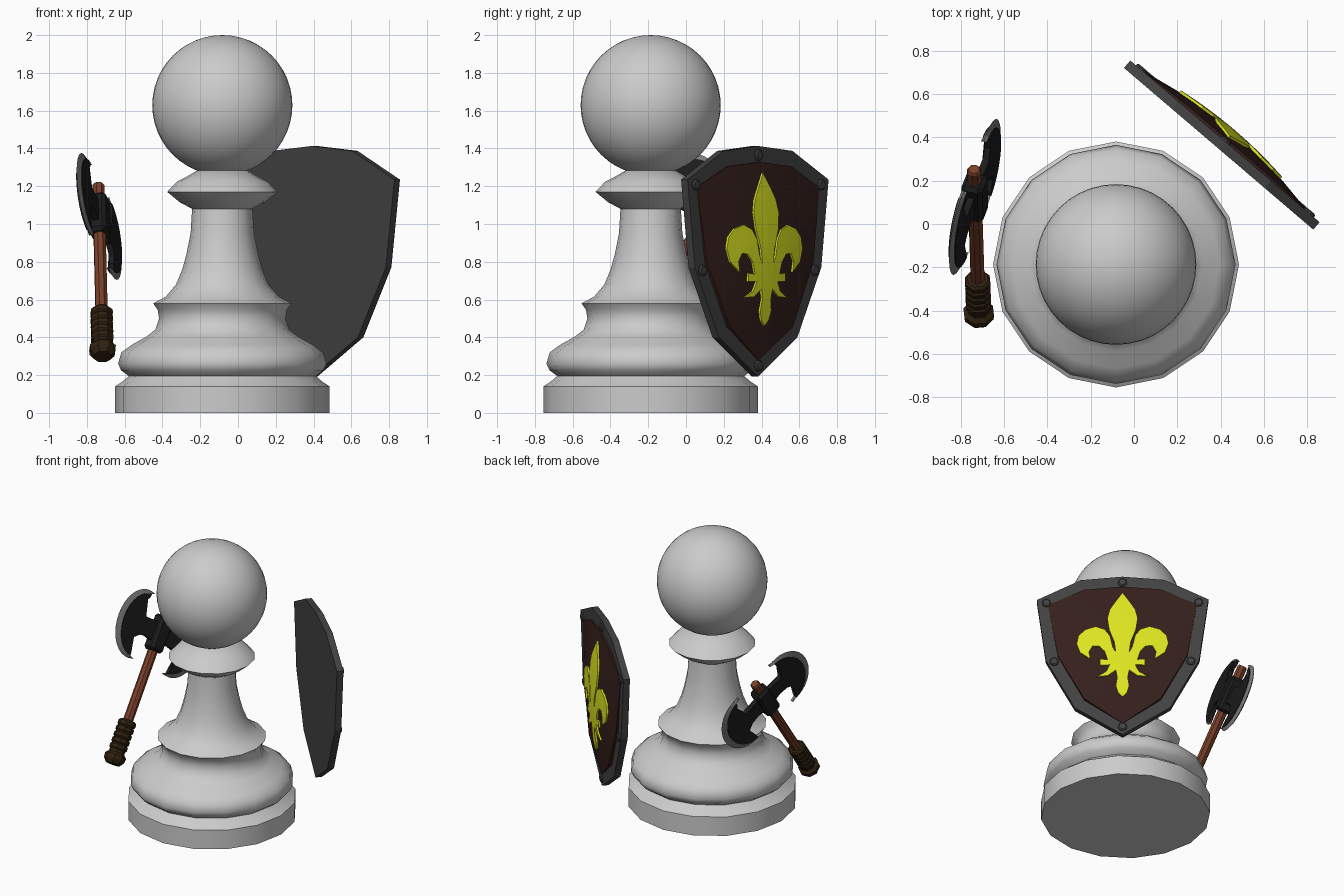
import bpy, bmesh
from math import sin, cos, pi, radians, sqrt
from mathutils import Matrix, Vector

if "Cube" in bpy.data.objects:
    bpy.data.objects.remove(bpy.data.objects["Cube"])


def material(name, r, g, b):
    m = bpy.data.materials.new(name)
    m.diffuse_color = (r, g, b, 1)
    m.use_nodes = True
    m.node_tree.nodes["Principled BSDF"].inputs["Base Color"].default_value = m.diffuse_color
    return m


IRON = material("dark_iron", .055, .055, .055)
LEATHER = material("dark_red_panel", .035, .014, .012)
GOLD = material("yellow", .72, .78, .015)
BLACK = material("black_iron", .012, .012, .012)
STEEL = material("steel", .2, .2, .2)
WOOD = material("wood", .19, .05, .022)
GRIP = material("grip", .03, .016, .005)


def finish(name, bm, matrix, mat=None, smooth=None):
    bm.transform(matrix)
    bmesh.ops.recalc_face_normals(bm, faces=bm.faces[:])
    me = bpy.data.meshes.new(name)
    bm.to_mesh(me)
    bm.free()
    ob = bpy.data.objects.new(name, me)
    bpy.context.collection.objects.link(ob)
    if mat:
        me.materials.append(mat)
    if smooth:
        bpy.ops.object.select_all(action='DESELECT')
        ob.select_set(True)
        bpy.context.view_layer.objects.active = ob
        bpy.ops.object.shade_smooth_by_angle(angle=radians(smooth))
    return ob


def bridge(bm, a, b):
    n = len(a)
    for i in range(n):
        bm.faces.new((a[i], a[(i + 1) % n], b[(i + 1) % n], b[i]))


def lathe(name, profile, sides, matrix, mat=None, smooth=None):
    bm = bmesh.new()
    rings = [[bm.verts.new((r * cos(2 * pi * i / sides), r * sin(2 * pi * i / sides), z))
              for i in range(sides)] for r, z in profile]
    for a, b in zip(rings, rings[1:]):
        bridge(bm, a, b)
    bm.faces.new(rings[0])
    bm.faces.new(rings[-1])
    return finish(name, bm, matrix, mat, smooth)


def frame(x, y, z, origin):
    return Matrix.Translation(origin) @ Matrix((x, y, z)).transposed().to_4x4()


# Pawn body and ball head
pawn = Matrix.Translation((-.083, -.187, 0))
lathe("pawn_body", [(.568, 0), (.568, .14), (.53, .165), (.495, .195), (.535, .225), (.552, .26),
                    (.535, .32), (.48, .36), (.40, .405), (.355, .44), (.335, .50), (.342, .545),
                    (.366, .58), (.30, .615), (.245, .68), (.212, .76), (.19, .84), (.168, .95),
                    (.16, 1.08), (.225, 1.115), (.292, 1.17), (.24, 1.225), (.19, 1.25),
                    (.13, 1.285)], 16, pawn, smooth=42)
bm = bmesh.new()
bmesh.ops.create_uvsphere(bm, u_segments=40, v_segments=24, radius=.371)
finish("pawn_head", bm, pawn @ Matrix.Translation((0, 0, 1.629)), smooth=40)

# Shield: local x across, y up, z outward
across = Vector((-.760, .649, 0)).normalized()
up = Vector((0, 0, 1))
shield = frame(across, up, across.cross(up), (.391, .3475, 0))
DEPTH = .045


def bulge(u, v):
    return .058 * max(.03, 1 - (u / .5) ** 2) * max(.05, 1 - ((v - .83) / .57) ** 2)


def mirrored(half):
    return half + [(-u, v) for u, v in reversed(half) if u > 0]


outline = mirrored([(0, 1.413), (.28, 1.387), (.575, 1.235), (.515, .77), (.32, .40), (0, .192)])
bm = bmesh.new()
back = bm.faces.new([bm.verts.new((u, v, 0)) for u, v in outline])
ext = bmesh.ops.extrude_face_region(bm, geom=[back], use_keep_orig=True)["geom"]
bmesh.ops.translate(bm, vec=(0, 0, DEPTH), verts=[g for g in ext if isinstance(g, bmesh.types.BMVert)])
front = [g for g in ext if isinstance(g, bmesh.types.BMFace)][0]
bmesh.ops.recalc_face_normals(bm, faces=bm.faces[:])
bmesh.ops.inset_individual(bm, faces=[front], thickness=.085)
inner = [v.co.copy() for v in front.verts]
finish("shield_frame", bm, shield, IRON)

# Bulging front panel
bm = bmesh.new()
mid = Vector((0, .83))
rings = [[bm.verts.new((p.x, p.y, DEPTH - .01)) for p in inner]]
for t in (1, .75, .5, .25):
    ring = []
    for p in inner:
        q = mid + (p.xy - mid) * t
        ring.append(bm.verts.new((q.x, q.y, DEPTH + bulge(*q))))
    bridge(bm, rings[-1], ring)
    rings.append(ring)
tip = bm.verts.new((0, .83, DEPTH + bulge(0, .83)))
n = len(inner)
for i in range(n):
    bm.faces.new((rings[-1][i], rings[-1][(i + 1) % n], tip))
finish("shield_panel", bm, shield, LEATHER, smooth=30)

# Raised flower emblem draped over the panel
half = [(0, 1.27), (.05, 1.19), (.085, 1.13), (.102, 1.06), (.09, .97), (.055, .87), (.045, .79),
        (.065, .83), (.085, .92), (.12, .97), (.18, .995), (.25, .975), (.295, .93), (.308, .87),
        (.285, .80), (.215, .745), (.225, .80), (.20, .845), (.155, .84), (.12, .80), (.10, .735),
        (.15, .74), (.15, .695), (.085, .695), (.11, .645), (.17, .61), (.10, .615), (.045, .655),
        (.035, .60), (.045, .54), (.03, .49), (0, .46)]
bm = bmesh.new()
bm.faces.new([bm.verts.new((u, v, 0)) for u, v in mirrored(half)])
bmesh.ops.triangulate(bm, faces=bm.faces[:])
for co, no in [((0, 0, 0), (1, 0, 0))] + [((0, .5 + .08 * i, 0), (0, 1, 0)) for i in range(10)]:
    bmesh.ops.bisect_plane(bm, geom=bm.verts[:] + bm.edges[:] + bm.faces[:],
                           plane_co=co, plane_no=no)
bmesh.ops.triangulate(bm, faces=bm.faces[:])
ext = bmesh.ops.extrude_face_region(bm, geom=bm.faces[:])["geom"]
raised = {g for g in ext if isinstance(g, bmesh.types.BMVert)}
for v in bm.verts:
    v.co.z = DEPTH + bulge(v.co.x, v.co.y) + (.011 if v in raised else -.015)
finish("shield_emblem", bm, shield, GOLD)

# Rivets around the frame
for i, (u, v) in enumerate([(0, 1.365), (.51, 1.208), (-.51, 1.208), (.458, .755), (-.458, .755), (0, .25)]):
    lathe(f"shield_rivet_{i + 1}", [(.03, -.005), (.03, .008), (.022, .014)], 10,
          shield @ Matrix.Translation((u, v, DEPTH)), IRON)

# Axe: local x towards one blade, z along the handle
axis = Vector((-.02, .607, .795)).normalized()
side = Vector((-.3, -.76, .57))
side = (side - axis * side.dot(axis)).normalized()
axe = frame(side, axis.cross(side), axis, (-.735, .125, 1.04))
lathe("axe_handle", [(.034, -.7), (.034, .2), (.026, .212)], 8, axe, WOOD)
ribs = [(.05, -.622)]
for i in range(5):
    s = -.635 - .042 * i
    ribs += [(.062, s), (.062, s - .024), (.053, s - .033)]
lathe("axe_grip", ribs + [(.055, -.855), (.074, -.875), (.072, -.905), (.05, -.935)], 8, axe, GRIP)
bm = bmesh.new()
bmesh.ops.create_cube(bm, size=1, matrix=Matrix.Diagonal((.115, .10, .25, 1)))
bmesh.ops.bevel(bm, geom=bm.edges[:], offset=.018, segments=1, affect='EDGES')
finish("axe_socket", bm, axe, BLACK)


# Crescent blades with a sharp steel edge and a dark web
def arc(t, width):
    phi = radians(105) * t
    k = width * sqrt(max(0, 1 - t * t))
    return .2 + (.195 - k) * cos(phi), (.24 - k) * sin(phi)


STEPS = [i / 10 for i in range(-10, 11)]
for label, turn in (("left", 0), ("right", pi)):
    place = axe @ Matrix.Rotation(turn, 4, 'Z')
    bm = bmesh.new()
    outer = [bm.verts.new((x, 0, z)) for x, z in (arc(t, 0) for t in STEPS)]
    sides = [[bm.verts.new((x, y, z)) for x, z in (arc(t, .045) for t in STEPS)] for y in (-.013, .013)]
    for a, b in ((outer, sides[0]), (sides[0], sides[1]), (sides[1], outer)):
        for i in range(len(STEPS) - 1):
            bm.faces.new((a[i], a[i + 1], b[i + 1], b[i]))
    finish(f"axe_edge_{label}", bm, place, STEEL)

    web = [(.19, .195), (.225, .15), (.215, .10), (.17, .065), (.11, .055), (.03, .07)]
    loop = [arc(t, .042) for t in STEPS[1:-1]] + web + [(x, -z) for x, z in reversed(web)]
    bm = bmesh.new()
    a, b = [[bm.verts.new((x, y, z)) for x, z in loop] for y in (-.016, .016)]
    bridge(bm, a, b)
    caps = [bm.faces.new(a), bm.faces.new(b)]
    bmesh.ops.triangulate(bm, faces=caps)
    finish(f"axe_web_{label}", bm, place, BLACK)
